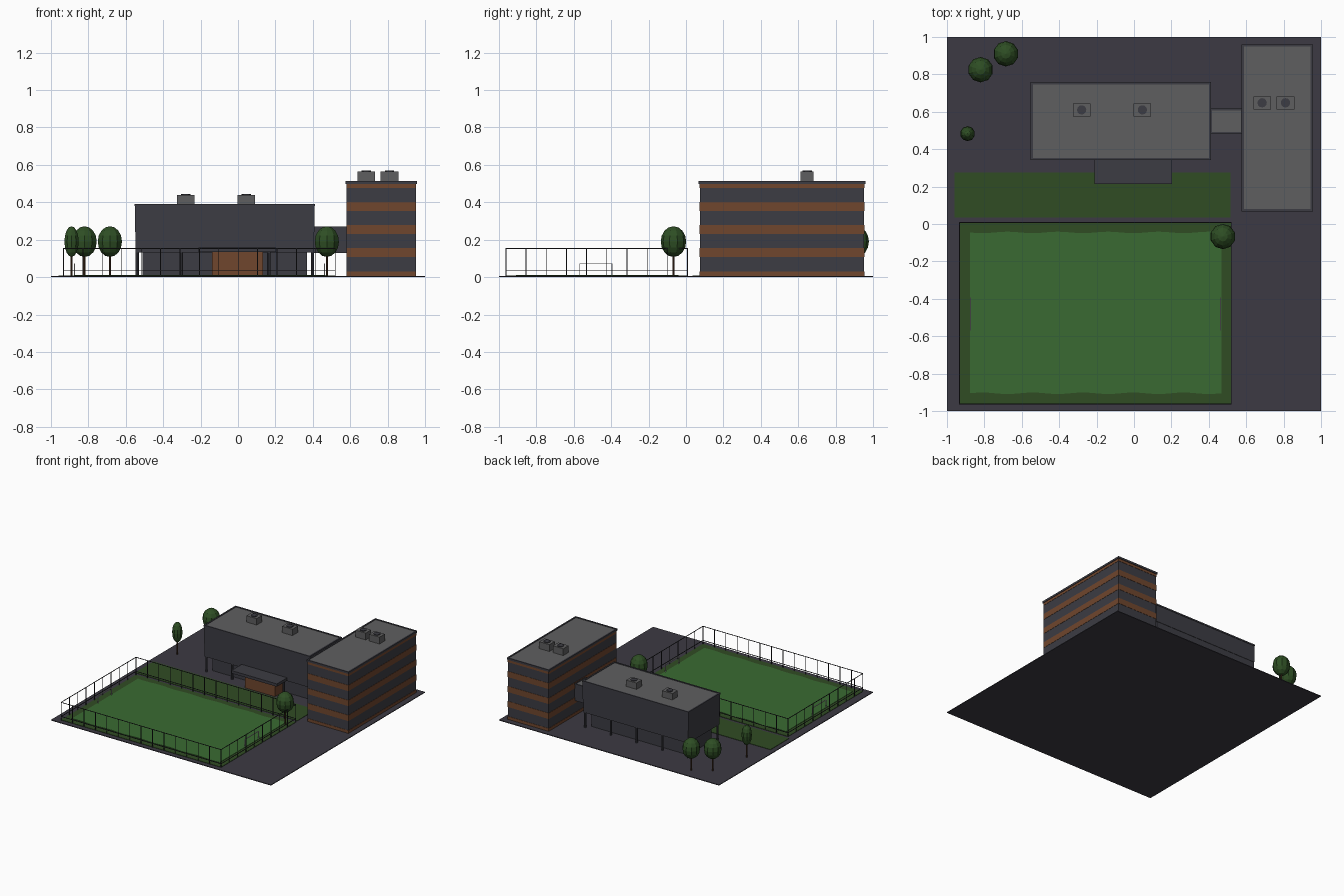
import bpy, bmesh, math

if "Cube" in bpy.data.objects:
    bpy.data.objects.remove(bpy.data.objects["Cube"])


def mat(name, r, g, b):
    lin = [((c / 255 + 0.055) / 1.055) ** 2.4 for c in (r, g, b)]
    m = bpy.data.materials.new(name)
    m.diffuse_color = (*lin, 1)
    m.use_nodes = True
    m.node_tree.nodes["Principled BSDF"].inputs["Base Color"].default_value = m.diffuse_color
    return m


ASPHALT = mat("asphalt", 60, 58, 67)
WALL = mat("dark_wall", 60, 60, 67)
BROWN = mat("brown_cladding", 112, 70, 45)
ROOF = mat("roof_gray", 95, 95, 96)
LAWN = mat("dark_grass", 48, 76, 36)
PITCH = mat("pitch_green", 58, 106, 50)
LEAF = mat("leaf_green", 46, 78, 36)
TRUNK = mat("trunk_brown", 72, 48, 32)
METAL = mat("fence_metal", 42, 42, 46)
WHITE = mat("goal_white", 215, 215, 215)


def finish(bm, name, material):
    bmesh.ops.recalc_face_normals(bm, faces=bm.faces)
    me = bpy.data.meshes.new(name)
    bm.to_mesh(me)
    bm.free()
    me.materials.append(material)
    ob = bpy.data.objects.new(name, me)
    bpy.context.collection.objects.link(ob)
    return ob


def add_box(bm, x0, x1, y0, y1, z0, z1):
    vs = bmesh.ops.create_cube(bm, size=1)["verts"]
    for v in vs:
        v.co.x = x1 if v.co.x > 0 else x0
        v.co.y = y1 if v.co.y > 0 else y0
        v.co.z = z1 if v.co.z > 0 else z0


def box(name, material, *ext):
    bm = bmesh.new()
    add_box(bm, *ext)
    return finish(bm, name, material)


def cylinder(name, material, x, y, z0, z1, r, n=12):
    bm = bmesh.new()
    bmesh.ops.create_cone(bm, cap_ends=True, segments=n, radius1=r, radius2=r, depth=z1 - z0)
    bmesh.ops.translate(bm, verts=bm.verts, vec=(x, y, (z0 + z1) / 2))
    return finish(bm, name, material)


def capped_roof(name, x0, x1, y0, y1, z0, z1, rim=0.012):
    # gray roof deck inside a dark parapet ring
    box(name + "_deck", ROOF, x0 + rim, x1 - rim, y0 + rim, y1 - rim, z0, z1 - 0.004)
    bm = bmesh.new()
    add_box(bm, x0, x1, y0, y0 + rim, z0, z1)
    add_box(bm, x0, x1, y1 - rim, y1, z0, z1)
    add_box(bm, x0, x0 + rim, y0 + rim, y1 - rim, z0, z1)
    add_box(bm, x1 - rim, x1, y0 + rim, y1 - rim, z0, z1)
    finish(bm, name + "_parapet", WALL)


def roof_unit(x, y, z0, z1):
    box("roof_unit", ROOF, x - 0.047, x + 0.047, y - 0.035, y + 0.035, z0, z1 - 0.005)
    cylinder("roof_fan", WALL, x, y, z1 - 0.006, z1, 0.025)


# Site slab and lawns
G = 0.006
box("site_slab", ASPHALT, -1, 1, -1, 1, 0, G)
box("lawn_strip", LAWN, -0.96, 0.515, 0.035, 0.275, G - 0.002, 0.009)
box("field_border", LAWN, -0.935, 0.52, -0.962, 0.01, G - 0.002, 0.009)

# Playing field with a slightly wavy outline
px0, px1, py0, py1 = -0.878, 0.467, -0.905, -0.045
bm = bmesh.new()
N = 40
ring = []
for i in range(N):
    t = i / N
    w = 0.004 * math.sin(t * math.tau * 5)
    ring.append((px0 + (px1 - px0) * t, py0 + w))
for i in range(N):
    ring.append((px1, py0 + (py1 - py0) * i / N))
for i in range(N):
    t = i / N
    w = 0.004 * math.sin(t * math.tau * 5)
    ring.append((px1 - (px1 - px0) * t, py1 + w))
for i in range(N):
    ring.append((px0, py1 - (py1 - py0) * i / N))
face = bm.faces.new([bm.verts.new((x, y, 0.0085)) for x, y in ring])
ext = bmesh.ops.extrude_face_region(bm, geom=[face])["geom"]
bmesh.ops.translate(bm, vec=(0, 0, 0.0035), verts=[v for v in ext if isinstance(v, bmesh.types.BMVert)])
finish(bm, "playing_field", PITCH)

# Goals
for gx in (-0.873, 0.462):
    bm = bmesh.new()
    r = 0.0025
    for gy in (-0.568, -0.395):
        add_box(bm, gx - r, gx + r, gy - r, gy + r, G, 0.072)
    add_box(bm, gx - r, gx + r, -0.568, -0.395, 0.069, 0.074)
    finish(bm, "goal", WHITE)

# Fence: posts and two rails around the field
fx0, fx1, fy0, fy1, fh, r = -0.933, 0.52, -0.963, 0.008, 0.155, 0.002
bm = bmesh.new()
posts = set()
for i in range(15):
    x = fx0 + (fx1 - fx0) * i / 14
    posts |= {(x, fy0), (x, fy1)}
for i in range(1, 9):
    y = fy0 + (fy1 - fy0) * i / 9
    posts |= {(fx0, y), (fx1, y)}
for x, y in sorted(posts):
    add_box(bm, x - r, x + r, y - r, y + r, G, fh)
for z in (0.037, fh - r):
    for y in (fy0, fy1):
        add_box(bm, fx0, fx1, y - r, y + r, z - r, z + r)
    for x in (fx0, fx1):
        add_box(bm, x - r, x + r, fy0, fy1, z - r, z + r)
finish(bm, "field_fence", METAL)

# Tower: alternating cladding and window bands
levels = [G, 0.03, 0.107, 0.155, 0.230, 0.278, 0.353, 0.401, 0.476, 0.497]
for i, (a, b) in enumerate(zip(levels, levels[1:])):
    s = 0.002 * (i % 2)
    box("tower_window_band" if i % 2 else "tower_cladding", WALL if i % 2 else BROWN,
        0.579 + s, 0.953 - s, 0.073 + s, 0.955 - s, a, b)
capped_roof("tower_roof", 0.575, 0.957, 0.068, 0.96, 0.497, 0.513)
for x in (0.685, 0.81):
    roof_unit(x, 0.648, 0.505, 0.57)

# Main hall: recessed ground floor, overhanging upper storeys on columns
box("hall_ground_floor", WALL, -0.51, 0.37, 0.40, 0.70, G, 0.135)
box("hall_lower_storey", WALL, -0.547, 0.407, 0.348, 0.752, 0.132, 0.24)
box("hall_upper_storey", WALL, -0.55, 0.41, 0.345, 0.755, 0.24, 0.38)
capped_roof("hall_roof", -0.553, 0.413, 0.342, 0.758, 0.38, 0.392)
for x in (-0.28, 0.045):
    roof_unit(x, 0.61, 0.385, 0.445)
for i in range(5):
    for y in (0.36, 0.74):
        cylinder("hall_column", WALL, -0.538 + 0.234 * i, y, G, 0.135, 0.009, 8)

# Entrance box and canopy
box("entrance", BROWN, -0.14, 0.133, 0.29, 0.41, G, 0.136)
box("entrance_canopy", WALL, -0.21, 0.203, 0.215, 0.36, 0.135, 0.158)

# Link bridge between hall and tower
box("link_bridge", WALL, 0.405, 0.585, 0.483, 0.617, 0.13, 0.26)
capped_roof("link_roof", 0.405, 0.585, 0.48, 0.62, 0.26, 0.27)

# Trees
for x, y, rad in ((-0.82, 0.825, 0.068), (-0.685, 0.91, 0.068),
                  (-0.89, 0.483, 0.04), (0.475, -0.067, 0.068)):
    cylinder("tree_trunk", TRUNK, x, y, G, 0.13, 0.006, 6)
    bm = bmesh.new()
    bmesh.ops.create_uvsphere(bm, u_segments=10, v_segments=8, radius=1)
    for v in bm.verts:
        v.co = (x + v.co.x * rad, y + v.co.y * rad, 0.19 + v.co.z * 0.082)
    finish(bm, "tree_crown", LEAF)
